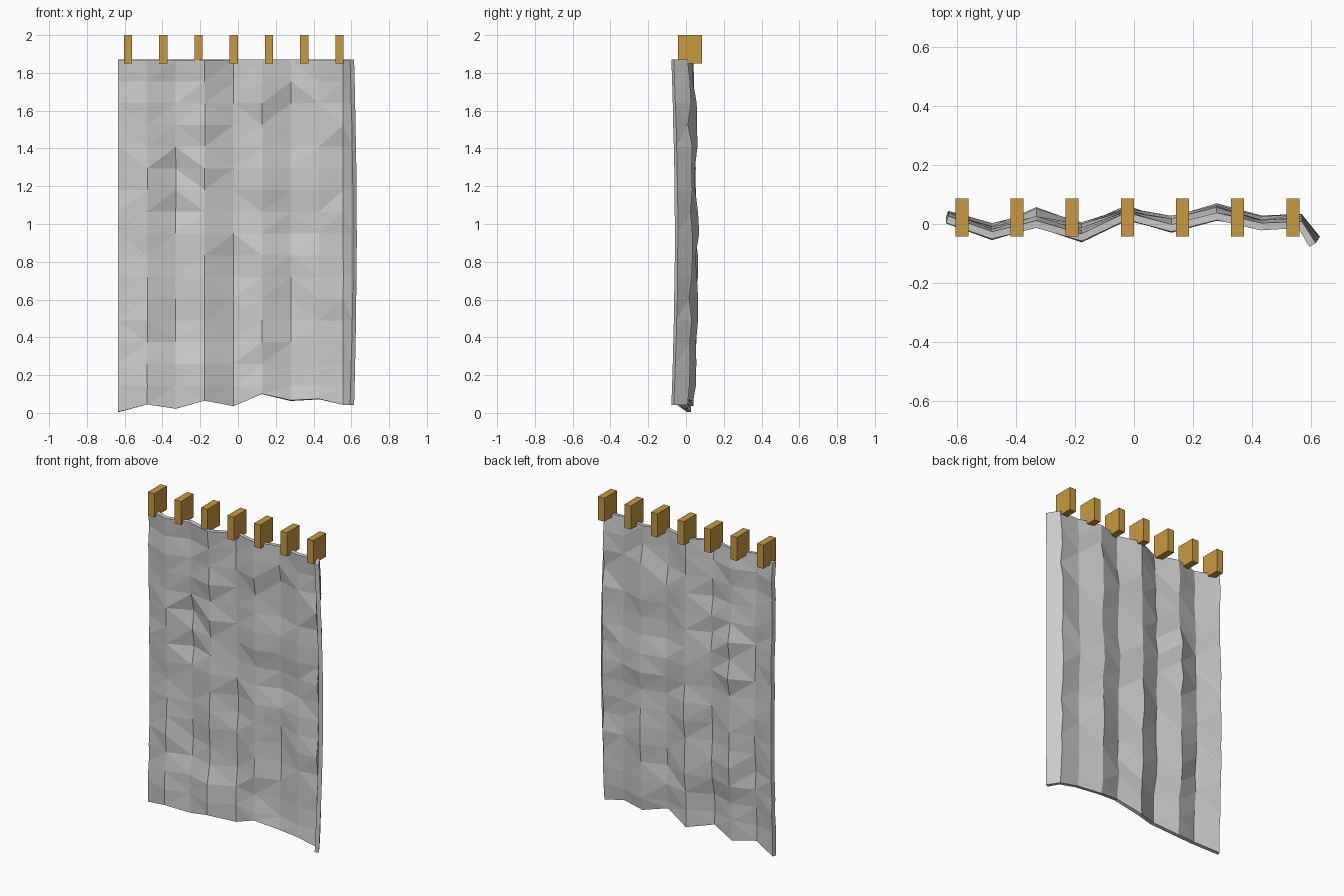
import bpy, bmesh, math, random

if "Cube" in bpy.data.objects:
    bpy.data.objects.remove(bpy.data.objects["Cube"])

random.seed(4)

# Pleat columns: x, front-most y, back-most y, hem height
COLS = [(-0.632, 0.012, 0.046, 0.005), (-0.48, -0.042, -0.003, 0.045),
        (-0.33, -0.006, 0.046, 0.022), (-0.177, -0.050, -0.004, 0.065),
        (-0.025, 0.024, 0.052, 0.036), (0.127, -0.017, 0.017, 0.10),
        (0.28, 0.022, 0.060, 0.065), (0.43, -0.012, 0.017, 0.073),
        (0.562, -0.006, 0.028, 0.042), (0.604, -0.072, -0.050, 0.042)]
ROWS = 16
TOP = 1.87

# Curtain sheet: pleated grid that bows back at mid height, with crumples
bm = bmesh.new()
grid = []
for r in range(ROWS + 1):
    t = r / ROWS
    bow = math.sin(math.pi * t)
    row = []
    for i, (x, lo, hi, hem) in enumerate(COLS):
        s = 0.1 + 0.6 * bow
        if 0 < r < ROWS:
            s += random.uniform(-0.3, 0.3)
        s = min(1, max(0, s))
        z = 0.115 * r + 0.03
        z = hem if r == 0 else z
        if r == ROWS:
            z = TOP
        if i == len(COLS) - 1:
            x += 0.015 * bow
            s = 0.05 + 0.9 * bow
        row.append(bm.verts.new((x, lo + (hi - lo) * s, z)))
    grid.append(row)
for r in range(ROWS):
    for c in range(len(COLS) - 1):
        bm.faces.new((grid[r][c], grid[r][c + 1], grid[r + 1][c + 1], grid[r + 1][c]))
bmesh.ops.triangulate(bm, faces=bm.faces[:])
mesh = bpy.data.meshes.new("curtain")
bm.to_mesh(mesh)
bm.free()
curtain = bpy.data.objects.new("curtain", mesh)
bpy.context.collection.objects.link(curtain)
solid = curtain.modifiers.new("thickness", 'SOLIDIFY')
solid.thickness = 0.025
solid.offset = 0

# Hanging clips along the top edge
brass = bpy.data.materials.new("clip_ochre")
brass.diffuse_color = (0.58, 0.32, 0.05, 1)
brass.use_nodes = True
brass.node_tree.nodes["Principled BSDF"].inputs["Base Color"].default_value = brass.diffuse_color
for i in range(7):
    bpy.ops.mesh.primitive_cube_add(size=1, location=(-0.582 + 0.1865 * i, 0.022, 1.925))
    clip = bpy.context.object
    clip.name = f"hanging_clip_{i + 1}"
    clip.scale = (0.044, 0.127, 0.15)
    clip.data.materials.append(brass)
